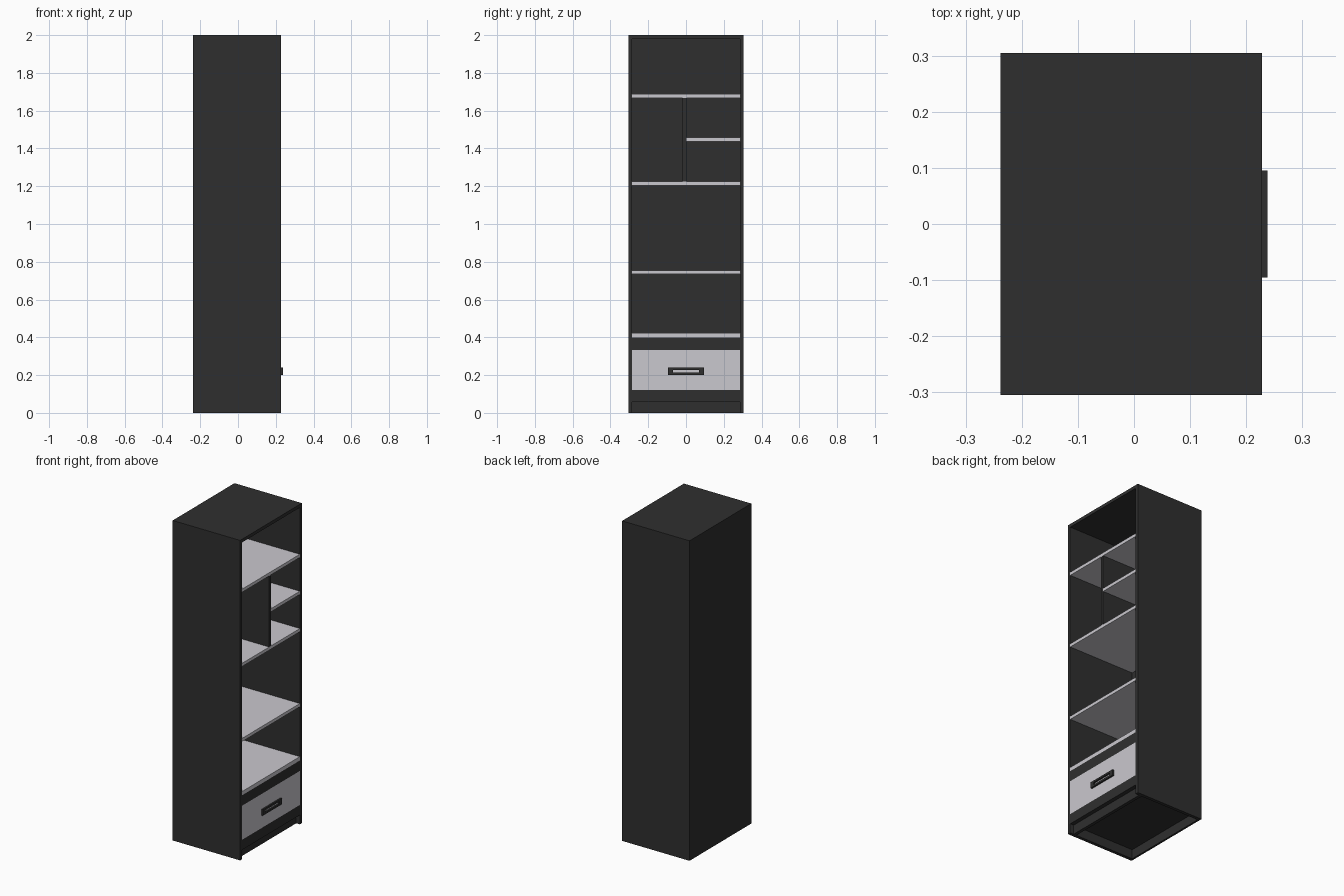
import bpy, bmesh

if "Cube" in bpy.data.objects:
    bpy.data.objects.remove(bpy.data.objects["Cube"])

# Colours
def material(name, rgb):
    m = bpy.data.materials.new(name)
    m.diffuse_color = (*rgb, 1.0)
    m.use_nodes = True
    m.node_tree.nodes["Principled BSDF"].inputs["Base Color"].default_value = m.diffuse_color
    return m

DARK = material("charcoal", (0.028, 0.028, 0.028))
LIGHT = material("pale_grey", (0.59, 0.58, 0.62))


def finish(name, bm, mat):
    bmesh.ops.recalc_face_normals(bm, faces=bm.faces)
    mesh = bpy.data.meshes.new(name)
    bm.to_mesh(mesh)
    bm.free()
    mesh.materials.append(mat)
    obj = bpy.data.objects.new(name, mesh)
    bpy.context.collection.objects.link(obj)
    return obj


def box(name, x, y, z, mat):
    """Box from (min, max) ranges on each axis."""
    bm = bmesh.new()
    bmesh.ops.create_cube(bm, size=1)
    for v in bm.verts:
        v.co = [r[0] if c < 0 else r[1] for c, r in zip(v.co, (x, y, z))]
    return finish(name, bm, mat)


BACK, FRONT = -0.238, 0.228      # the open side faces +x
HALF, T = 0.305, 0.02            # half width, board thickness
IN = HALF - T
INSIDE = BACK + 0.012
DEPTH = (INSIDE, FRONT)
SPAN = (-IN, IN)

# Carcass
for name, s in (("left_side", -1), ("right_side", 1)):
    box(name, DEPTH, sorted((s * IN, s * HALF)), (0, 2), DARK)
box("back_panel", (BACK, INSIDE), (-HALF, HALF), (0, 2), DARK)
box("top_panel", DEPTH, SPAN, (2 - T, 2), DARK)
box("bottom_panel", DEPTH, SPAN, (0.058, 0.121), DARK)
box("plinth", (FRONT - 0.045, FRONT - 0.025), SPAN, (0, 0.058), DARK)
box("drawer_rail", (FRONT - T, FRONT), SPAN, (0.334, 0.399), DARK)

# Full-width shelves
for i, z in enumerate((0.399, 0.735, 1.204, 1.668)):
    box(f"shelf_{i + 1}", DEPTH, SPAN, (z, z + (0.024 if i == 0 else T)), LIGHT)

# Upper compartment divider and its half shelf
box("divider", DEPTH, (-0.018, 0.002), (1.224, 1.668), DARK)
box("half_shelf", DEPTH, (0.002, IN), (1.437, 1.457), LIGHT)

# Drawer front
box("drawer_front", (FRONT - T, FRONT), SPAN, (0.121, 0.334), LIGHT)

# Handle: rectangular ring lying on the drawer front
bm = bmesh.new()
loops = []
for x in (FRONT, FRONT + 0.01):
    for hy, z0, z1 in ((0.095, 0.201, 0.239), (0.07, 0.213, 0.227)):
        loops.append([bm.verts.new((x, y, z)) for y, z in
                      ((-hy, z0), (hy, z0), (hy, z1), (-hy, z1))])
back_out, back_in, front_out, front_in = loops
for a, b in ((back_out, back_in), (front_out, front_in),
             (back_out, front_out), (back_in, front_in)):
    for i in range(4):
        j = (i + 1) % 4
        bm.faces.new((a[i], a[j], b[j], b[i]))
finish("drawer_handle", bm, DARK)
